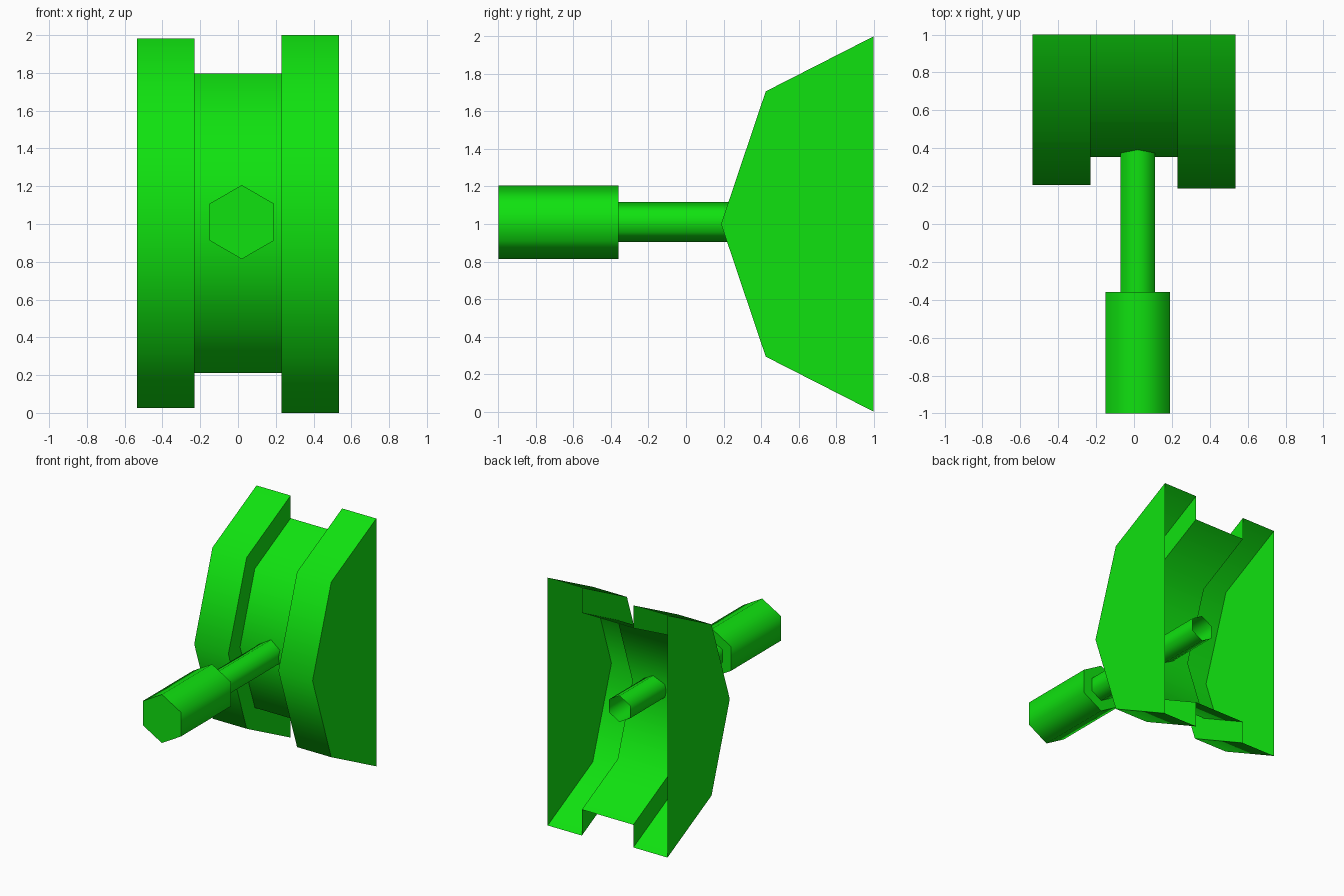
import bpy, bmesh, math

cube = bpy.data.objects.get("Cube")
if cube:
    bpy.data.objects.remove(cube, do_unlink=True)

# Single bright green material
GREEN = (0.005, 0.76, 0.005, 1)
mat = bpy.data.materials.new("bright green")
mat.use_nodes = True
mat.diffuse_color = GREEN
mat.node_tree.nodes["Principled BSDF"].inputs["Base Color"].default_value = GREEN


def lathe(name, profile, steps, closed, place):
    """Sweep (along, radius) points; place(along, radius, step) gives the position."""
    bm = bmesh.new()
    rings = []
    for along, radius in profile:
        if radius == 0:
            rings.append([bm.verts.new(place(along, 0, 0))] * steps)
        else:
            rings.append([bm.verts.new(place(along, radius, i)) for i in range(steps)])
    for a, b in zip(rings, rings[1:]):
        for i in range(steps if closed else steps - 1):
            j = (i + 1) % steps
            corners = list(dict.fromkeys((a[i], a[j], b[j], b[i])))
            bm.faces.new(corners)
    bmesh.ops.recalc_face_normals(bm, faces=bm.faces)
    mesh = bpy.data.meshes.new(name)
    bm.to_mesh(mesh)
    bm.free()
    mesh.materials.append(mat)
    obj = bpy.data.objects.new(name, mesh)
    bpy.context.collection.objects.link(obj)
    bpy.ops.object.select_all(action="DESELECT")
    obj.select_set(True)
    bpy.context.view_layer.objects.active = obj
    bpy.ops.object.shade_smooth_by_angle(angle=math.radians(70))
    return obj


# Half wheel: two hollow flanges joined by a grooved drum, open at the back
def wheel_point(x, r, i):
    angle = math.pi * i / 4
    centre_z = 1.0 if x > 0.23 or r == 1 else 1.004
    return (x, 1 - 0.813 * r * math.sin(angle), centre_z + r * math.cos(angle))


OUTER, INNER, DRUM = 0.535, 0.23, 0.794
lathe("half_wheel",
      [(-OUTER, 0), (-OUTER, 0.977), (-INNER, 0.977), (-INNER, DRUM),
       (INNER, DRUM), (INNER, 1), (OUTER, 1), (OUTER, 0)],
      5, False, wheel_point)


# Hexagonal bolt: solid head, thin shaft with an open inner end
def bolt_point(y, r, i):
    angle = math.pi * i / 3
    return (0.02 + r * math.sin(angle), y, 1.01 + r * math.cos(angle))


lathe("hex_bolt",
      [(-1, 0), (-1, 0.196), (-0.36, 0.196), (-0.36, 0.106), (0.82, 0.106)],
      6, True, bolt_point)
